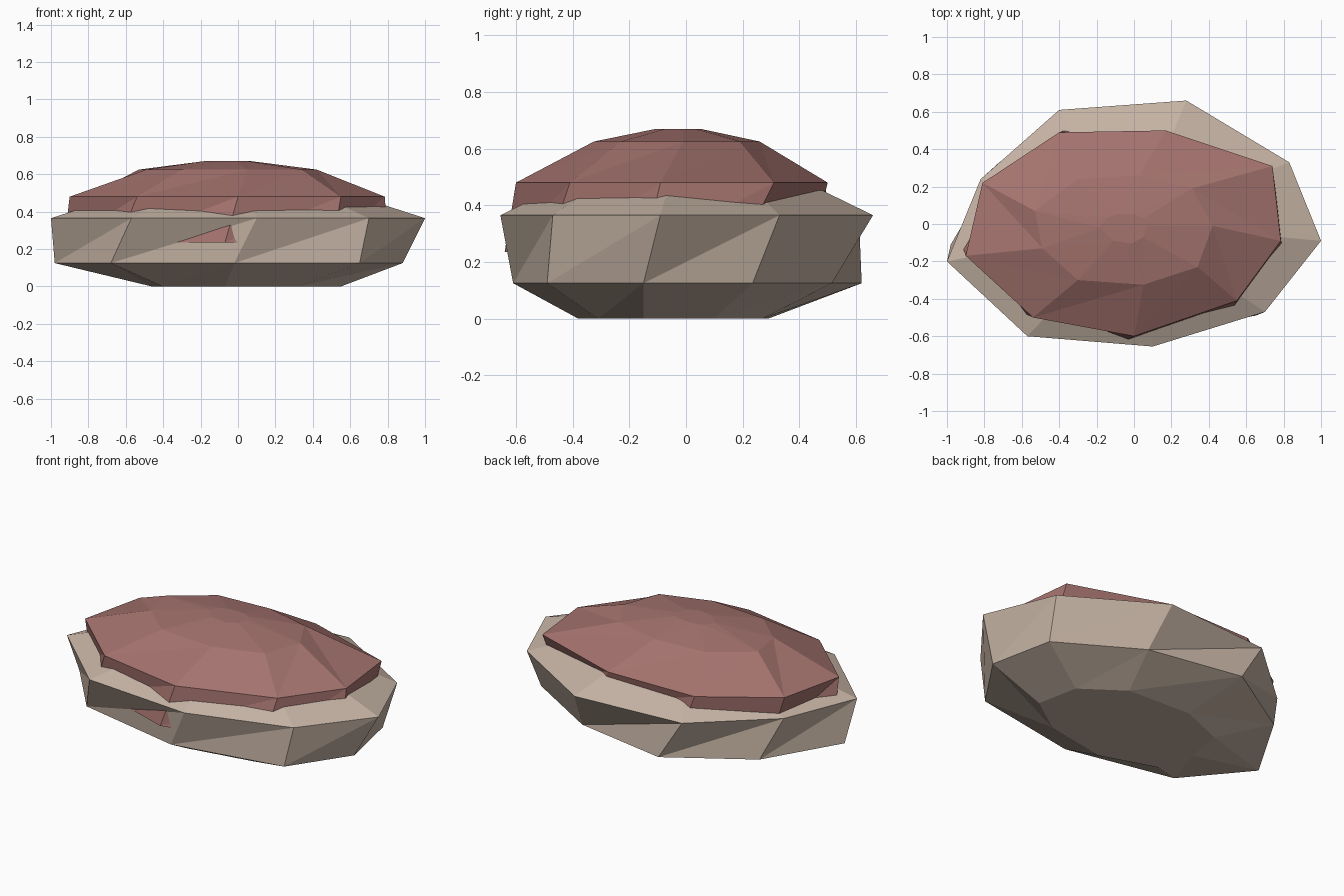
import bpy, bmesh


def faceted(name, rings, color):
    """Loft nine-sided rings (z, [(x, y)...]) with slanted triangle facets."""
    bm = bmesh.new()
    loops = [[bm.verts.new((x, y, z)) for x, y in pts] for z, pts in rings]
    n = len(loops[0])
    for lo, hi in zip(loops, loops[1:]):
        for i in range(n):
            j = (i + 1) % n
            bm.faces.new((lo[i], lo[j], hi[j]))
            bm.faces.new((lo[i], hi[j], hi[i]))
    bm.faces.new(loops[0][::-1])
    bm.faces.new(loops[-1])
    bmesh.ops.recalc_face_normals(bm, faces=bm.faces[:])
    mesh = bpy.data.meshes.new(name)
    bm.to_mesh(mesh)
    bm.free()
    mat = bpy.data.materials.new(name + "_color")
    mat.diffuse_color = (*color, 1)
    mesh.materials.append(mat)
    obj = bpy.data.objects.new(name, mesh)
    bpy.context.collection.objects.link(obj)
    return obj


# Wide stone base
rim = [(0.10, -0.655), (0.70, -0.47), (1.0, -0.09), (0.83, 0.33), (0.28, 0.66),
       (-0.40, 0.61), (-0.82, 0.24), (-1.0, -0.20), (-0.57, -0.60)]
belly = [(-0.02, -0.61), (0.65, -0.49), (0.88, -0.15), (0.80, 0.235), (0.33, 0.515),
         (-0.25, 0.62), (-0.72, 0.33), (-0.98, -0.11), (-0.68, -0.47)]
foot = [(-0.07, -0.38), (0.32, -0.31), (0.55, -0.15), (0.50, 0.10), (0.26, 0.27),
        (-0.15, 0.29), (-0.42, 0.18), (-0.46, -0.05), (-0.40, -0.27)]
crown = [(x * 0.55, y * 0.55) for x, y in rim]
faceted("stone_base", [(0, foot), (0.125, belly), (0.365, rim), (0.51, crown)],
        (0.56, 0.45, 0.37))

# Reddish domed slab sunk into the base
skirt = [(-0.07, -0.64), (0.51, -0.49), (0.80, -0.15), (0.74, 0.19), (0.30, 0.44),
         (-0.32, 0.52), (-0.74, 0.24), (-0.93, -0.08), (-0.64, -0.45)]
edge = [(0.0, -0.60), (0.55, -0.41), (0.785, -0.09), (0.74, 0.31), (0.17, 0.50),
        (-0.40, 0.49), (-0.81, 0.22), (-0.90, -0.17), (-0.54, -0.50)]
shoulder = [(0.05, -0.325), (0.34, -0.23), (0.42, -0.01), (0.31, 0.19), (0.03, 0.26),
            (-0.30, 0.24), (-0.53, 0.07), (-0.49, -0.13), (-0.30, -0.30)]
peak = [(-0.01, -0.105), (0.05, -0.07), (0.07, -0.01), (0.05, 0.03), (0.0, 0.05),
        (-0.10, 0.05), (-0.15, 0.03), (-0.18, -0.02), (-0.11, -0.09)]
faceted("red_slab", [(0.235, skirt), (0.48, edge), (0.625, shoulder), (0.67, peak)],
        (0.37, 0.17, 0.155))
